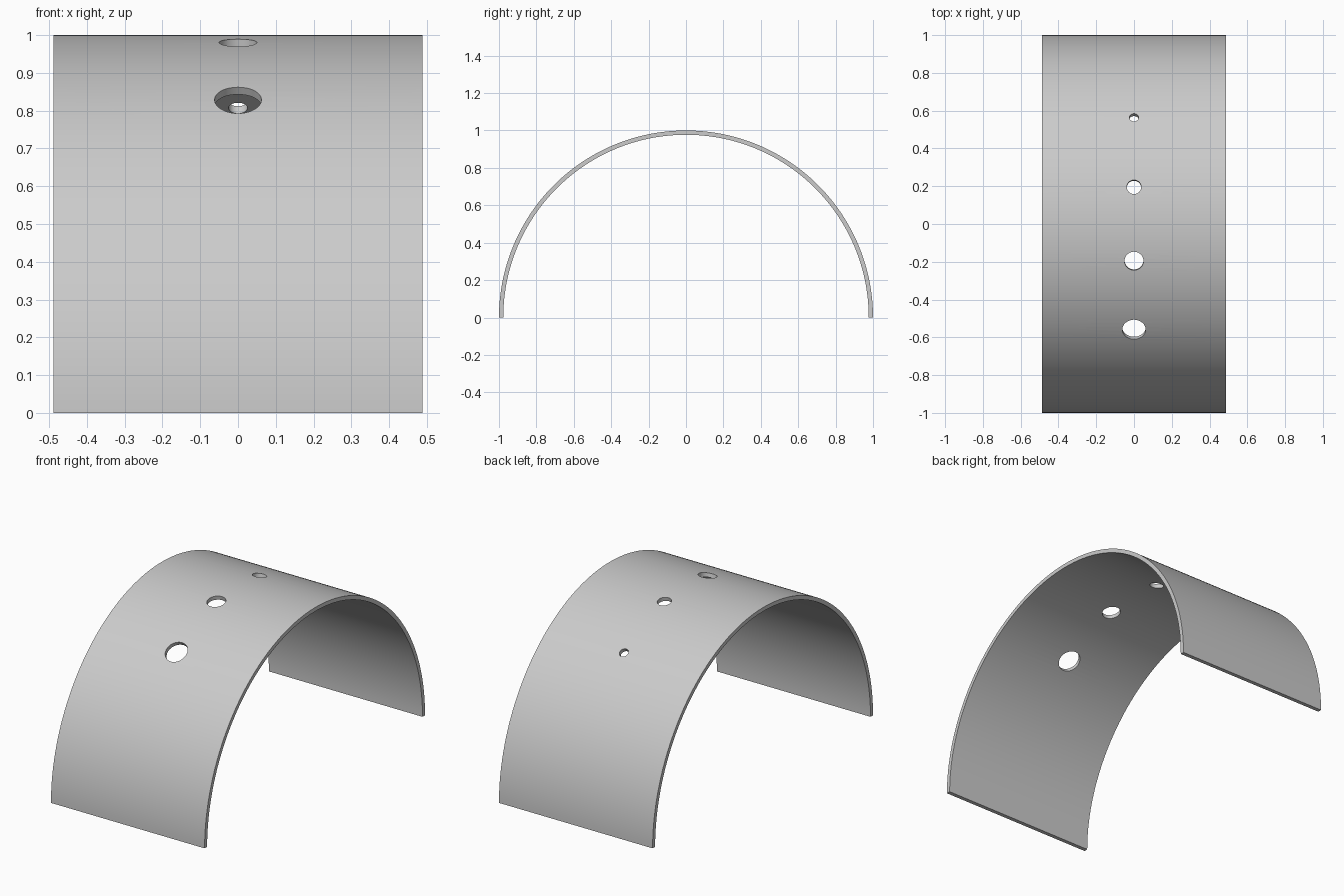
import bpy, bmesh
from math import sin, cos, pi, radians
from mathutils import Matrix

cube = bpy.data.objects.get("Cube")
if cube:
    bpy.data.objects.remove(cube, do_unlink=True)

OUTER, INNER, HALF_WIDTH, SEGMENTS = 1.0, 0.977, 0.488, 120

grey = bpy.data.materials.new("light grey")
grey.use_nodes = True
colour = (0.6, 0.6, 0.6, 1)
grey.diffuse_color = colour
grey.node_tree.nodes["Principled BSDF"].inputs["Base Color"].default_value = colour


def add_object(name, bm):
    bmesh.ops.recalc_face_normals(bm, faces=bm.faces)
    mesh = bpy.data.meshes.new(name)
    bm.to_mesh(mesh)
    bm.free()
    mesh.materials.append(grey)
    obj = bpy.data.objects.new(name, mesh)
    bpy.context.collection.objects.link(obj)
    return obj


# Half-round shell: rings of four corners swept from front edge to back edge
bm = bmesh.new()
rings = []
for i in range(SEGMENTS + 1):
    a = pi * i / SEGMENTS
    rings.append([bm.verts.new((x, -r * cos(a), r * sin(a)))
                  for x, r in ((-HALF_WIDTH, INNER), (HALF_WIDTH, INNER),
                               (HALF_WIDTH, OUTER), (-HALF_WIDTH, OUTER))])
for p, q in zip(rings, rings[1:]):
    for k in range(4):
        n = (k + 1) % 4
        bm.faces.new((p[k], p[n], q[n], q[k]))
bm.faces.new(rings[0])
bm.faces.new(rings[-1])
shell = add_object("arched_shell", bm)

# Radial drills, shrinking from front to back
bm = bmesh.new()
for angle, radius in ((34, 0.062), (11.3, 0.05), (-11.3, 0.038), (-34.3, 0.025)):
    place = Matrix.Rotation(radians(angle), 4, "X") @ Matrix.Translation((0, 0, OUTER))
    bmesh.ops.create_cone(bm, cap_ends=True, segments=48, radius1=radius,
                          radius2=radius, depth=0.2, matrix=place)
drills = add_object("hole_cutters", bm)
drills.hide_render = True

# Cut the holes and bake the result
cut = shell.modifiers.new("holes", "BOOLEAN")
cut.operation = "DIFFERENCE"
cut.solver = "EXACT"
cut.object = drills
bpy.ops.object.select_all(action="DESELECT")
shell.select_set(True)
bpy.context.view_layer.objects.active = shell
bpy.ops.object.modifier_apply(modifier=cut.name)
bpy.data.objects.remove(drills, do_unlink=True)
bpy.ops.object.shade_smooth_by_angle(angle=radians(30))
